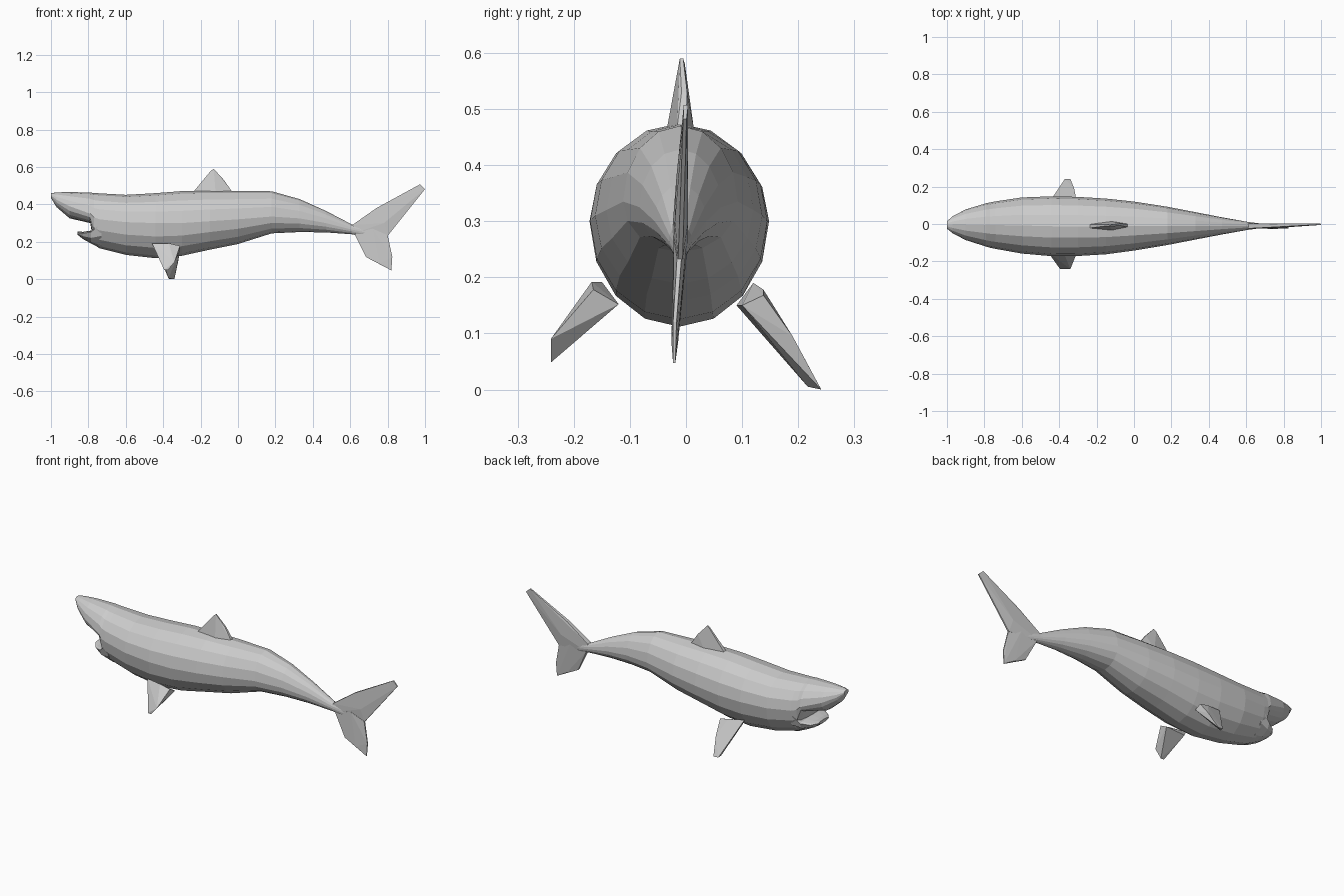
import bpy, bmesh, math


def finish(name, bm):
    bmesh.ops.recalc_face_normals(bm, faces=bm.faces)
    mesh = bpy.data.meshes.new(name)
    bm.to_mesh(mesh)
    bm.free()
    obj = bpy.data.objects.new(name, mesh)
    bpy.context.collection.objects.link(obj)
    return obj


def loft(name, stations, sides):
    """Egg-shaped rings; station = x, bottom z, widest z, top z, half width, centre y."""
    bm = bmesh.new()
    rings = []
    for x, low, mid, high, width, cy in stations:
        ring = []
        for i in range(sides):
            a = 2 * math.pi * i / sides
            s = math.sin(a)
            z = mid + s * ((high - mid) if s > 0 else (mid - low))
            ring.append(bm.verts.new((x, cy + width * math.cos(a), z)))
        rings.append(ring)
    for r, q in zip(rings, rings[1:]):
        for i in range(sides):
            j = (i + 1) % sides
            bm.faces.new((r[i], r[j], q[j], q[i]))
    bm.faces.new(rings[0])
    bm.faces.new(rings[-1])
    return finish(name, bm)


def hull(name, points):
    """Thin faceted fin wrapped round a few points."""
    bm = bmesh.new()
    for p in points:
        bm.verts.new(p)
    result = bmesh.ops.convex_hull(bm, input=bm.verts)
    junk = {v for v in result["geom_interior"] if isinstance(v, bmesh.types.BMVert)}
    bmesh.ops.delete(bm, geom=list(junk), context='VERTS')
    return finish(name, bm)


def blade(name, outline):
    """Upright fin; outline entry = x, z, half thickness, centre y."""
    return hull(name, [(x, y + s * t, z) for x, z, t, y in outline for s in (-1, 1)])


# Body, from the snout over the mouth step to the tail stock
loft("body", [
    (-1.00, 0.435, 0.448, 0.460, 0.020, -0.005),
    (-0.97, 0.385, 0.425, 0.464, 0.045, -0.004),
    (-0.90, 0.325, 0.390, 0.466, 0.082, -0.004),
    (-0.79, 0.300, 0.350, 0.463, 0.116, -0.005),
    (-0.77, 0.185, 0.330, 0.461, 0.121, -0.006),
    (-0.74, 0.165, 0.320, 0.459, 0.127, -0.006),
    (-0.60, 0.130, 0.305, 0.451, 0.150, -0.008),
    (-0.44, 0.112, 0.300, 0.460, 0.160, -0.012),
    (-0.30, 0.125, 0.300, 0.471, 0.158, -0.013),
    (-0.15, 0.158, 0.310, 0.474, 0.149, -0.013),
    (0.00, 0.188, 0.320, 0.472, 0.131, -0.011),
    (0.18, 0.245, 0.335, 0.470, 0.102, -0.010),
    (0.33, 0.252, 0.325, 0.428, 0.073, -0.010),
    (0.47, 0.250, 0.300, 0.365, 0.046, -0.010),
    (0.61, 0.240, 0.265, 0.292, 0.021, -0.010),
    (0.68, 0.225, 0.250, 0.280, 0.012, -0.010),
], 16)

# Lower jaw, jutting from the throat
loft("lower_jaw", [
    (-0.858, 0.238, 0.249, 0.256, 0.045, -0.005),
    (-0.830, 0.215, 0.244, 0.253, 0.080, -0.005),
    (-0.785, 0.190, 0.252, 0.260, 0.108, -0.005),
    (-0.730, 0.163, 0.300, 0.310, 0.125, -0.006),
], 12)

# Dorsal fin
blade("dorsal_fin", [
    (-0.24, 0.465, 0.010, -0.012), (-0.12, 0.465, 0.024, -0.010),
    (-0.03, 0.465, 0.008, -0.008), (-0.145, 0.580, 0.004, -0.006),
    (-0.130, 0.590, 0.003, -0.008), (-0.075, 0.530, 0.005, -0.003)])

# Tail fin lobes
blade("upper_tail_lobe", [
    (0.61, 0.289, 0.014, -0.010), (0.62, 0.245, 0.014, -0.010),
    (0.74, 0.380, 0.009, -0.008), (0.78, 0.300, 0.012, -0.008),
    (0.80, 0.232, 0.004, -0.010), (0.973, 0.507, 0.004, 0.000),
    (1.00, 0.482, 0.003, -0.002), (0.936, 0.405, 0.003, -0.004)])
blade("lower_tail_lobe", [
    (0.62, 0.248, 0.012, -0.010), (0.66, 0.215, 0.008, -0.014),
    (0.685, 0.118, 0.005, -0.020), (0.755, 0.085, 0.006, -0.020),
    (0.82, 0.047, 0.002, -0.021), (0.825, 0.120, 0.003, -0.020),
    (0.80, 0.235, 0.004, -0.012), (0.72, 0.270, 0.012, -0.010)])

# Pectoral fins, the far one drooping lower than the near one
hull("far_pectoral_fin", [
    (-0.45, 0.120, 0.190), (-0.42, 0.090, 0.150), (-0.31, 0.138, 0.168),
    (-0.31, 0.100, 0.150), (-0.36, 0.138, 0.178), (-0.40, 0.160, 0.085),
    (-0.32, 0.190, 0.095), (-0.372, 0.217, 0.005), (-0.370, 0.240, 0.002),
    (-0.340, 0.241, 0.000)])
hull("near_pectoral_fin", [
    (-0.46, -0.150, 0.192), (-0.43, -0.125, 0.150), (-0.31, -0.165, 0.178),
    (-0.31, -0.120, 0.152), (-0.37, -0.168, 0.192), (-0.41, -0.205, 0.090),
    (-0.395, -0.241, 0.050), (-0.375, -0.241, 0.048), (-0.340, -0.241, 0.090)])
